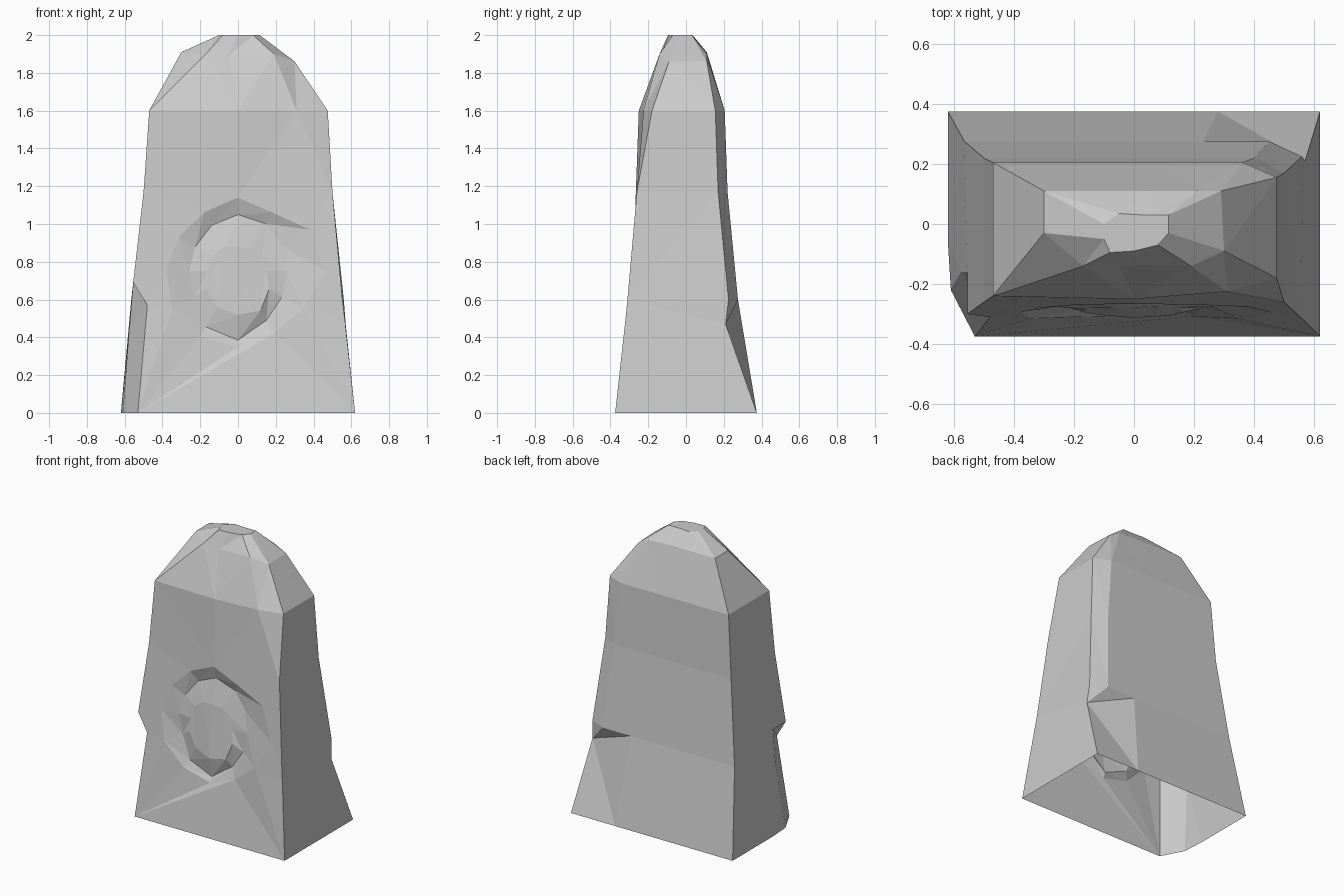
import bpy
import bmesh
import math
from mathutils import Vector

cube = bpy.data.objects.get("Cube")
if cube:
    bpy.data.objects.remove(cube, do_unlink=True)

# One flat stone colour
stone = bpy.data.materials.new("pale_grey_stone")
stone.use_nodes = True
grey = (0.6, 0.6, 0.6, 1)
stone.diffuse_color = grey
stone.node_tree.nodes["Principled BSDF"].inputs["Base Color"].default_value = grey

# Upright edges of the slab, each listed from the ground to the crown
front_left = [(-.53, -.375, 0), (-.48, -.31, .57), (-.555, -.3, .69), (-.5, -.26, 1.17),
              (-.47, -.24, 1.6), (-.17, -.14, 1.9), (-.08, -.095, 2)]
front_right = [(.62, -.375, 0), (.565, -.32, .5), (.553, -.31, .6), (.5, -.26, 1.17),
               (.31, -.225, 1.6), (.19, -.14, 1.9), (.08, -.07, 2)]
right_front = front_right[:4] + [(.475, -.18, 1.6), (.3, -.09, 1.86), (.115, -.03, 2)]
right_back = [(.62, .375, 0), (.57, .21, .47), (.56, .225, .6), (.5, .17, 1.17),
              (.475, .155, 1.6), (.29, .11, 1.86), (.115, .03, 2)]
back_right = right_back[:2] + [(.45, .275, .6), (.4, .22, 1.17), (.36, .205, 1.6),
                               (.21, .11, 1.9), (.07, .03, 2)]
back_middle = [(.28, .375, 0), (.23, .275, .6), (.23, .275, .6), (.15, .22, 1.17),
               (.1, .205, 1.6), (.05, .11, 1.91), (.03, .03, 2)]
back_left = [(-.62, .375, 0), (-.565, .275, .6), (-.565, .275, .6), (-.5, .22, 1.17),
             (-.47, .205, 1.6), (-.3, .11, 1.91), (-.05, .035, 2)]
left_back = [(-.62, -.06, 0), (-.575, -.16, .45), (-.555, -.16, .69), (-.5, -.1, 1.17),
             (-.47, -.1, 1.6), (-.3, .03, 1.91), (-.1, 0, 2)]
left_front = [(-.61, -.22, 0)] + front_left[1:5] + [(-.3, -.03, 1.91), (-.1, -.05, 2)]
front_middle = [(0, -.25, 1.6), (-.05, -.135, 1.89), (0, -.09, 2)]

bm = bmesh.new()
verts = {}


def vert(point):
    key = tuple(round(c, 4) for c in point)
    if key not in verts:
        verts[key] = bm.verts.new(key)
    return verts[key]


def face(*points):
    corners = list(dict.fromkeys(vert(p) for p in points))
    if len(corners) > 2 and not bm.faces.get(corners):
        bm.faces.new(corners)


def strip(first, second):
    for k in range(len(first) - 1):
        face(first[k], second[k], second[k + 1], first[k + 1])


# Sides, back and sloping crown
sides = [front_right, right_front, right_back, back_right, back_middle,
         back_left, left_back, left_front, front_left]
for first, second in zip(sides, sides[1:]):
    strip(first, second)
strip(front_left[4:], front_middle)
strip(front_middle, front_right[4:])
face(front_middle[-1], *[edge[-1] for edge in sides])

# Worn front: a raised round boss inside a rough groove
CENTRE = 0.75


def front_y(z):
    return -.375 + .12 * z - .018 * z * z


def angle(point):
    return math.atan2(point[2] - CENTRE, point[0]) % math.tau


def ring(radii, depths):
    points = []
    for i, (radius, depth) in enumerate(zip(radii, depths)):
        turn = math.tau * i / len(radii)
        x, z = radius * math.cos(turn), CENTRE + radius * math.sin(turn)
        points.append((x, front_y(z) + depth, z))
    return points


def zipper(outer, inner):
    """Join two closed loops with triangles, stepping around by angle."""
    outer, inner = sorted(outer, key=angle), sorted(inner, key=angle)
    i = j = 0
    while i < len(outer) or j < len(inner):
        o, n = outer[i % len(outer)], inner[j % len(inner)]
        next_o = angle(outer[(i + 1) % len(outer)]) + math.tau * ((i + 1) // len(outer))
        next_n = angle(inner[(j + 1) % len(inner)]) + math.tau * ((j + 1) // len(inner))
        if j >= len(inner) or (i < len(outer) and next_o < next_n):
            face(o, outer[(i + 1) % len(outer)], n)
            i += 1
        else:
            face(o, inner[(j + 1) % len(inner)], n)
            j += 1


outline = front_left[:5] + front_middle[:1] + front_right[:5]
rim = ring([.46, .44, .36, .39, .36, .36, .38, .4, .4, .4, .38, .4],
           [.0, .0, .0, -.005, .0, .0, .0, .0, .02, .03, .02, .0])
groove = ring([.26, .27, .29, .3, .28, .26, .26, .27, .34, .365, .3, .27],
              [.02, .03, .035, .03, .035, .025, .02, .035, .04, .045, .045, .03])
boss = ring([.15, .15, .14, .13, .15, .16, .16, .19, .22, .23, .24, .19],
            [.015, .015, .01, .005, .005, .01, .01, .01, .01, .005, .01, .01])
zipper(outline, rim)
zipper(rim, groove)
zipper(groove, boss)
face(*boss)

bmesh.ops.triangulate(bm, faces=bm.faces[:])
bmesh.ops.dissolve_degenerate(bm, dist=.0005, edges=bm.edges[:])
bmesh.ops.recalc_face_normals(bm, faces=bm.faces[:])
# Keep the open-bottomed shell facing outward
outward = sum(f.normal.dot(f.calc_center_median() - Vector((0, 0, 1))) for f in bm.faces)
if outward < 0:
    bmesh.ops.reverse_faces(bm, faces=bm.faces[:])

mesh = bpy.data.meshes.new("stone_slab")
bm.to_mesh(mesh)
bm.free()
mesh.materials.append(stone)
slab = bpy.data.objects.new("stone_slab", mesh)
bpy.context.collection.objects.link(slab)
